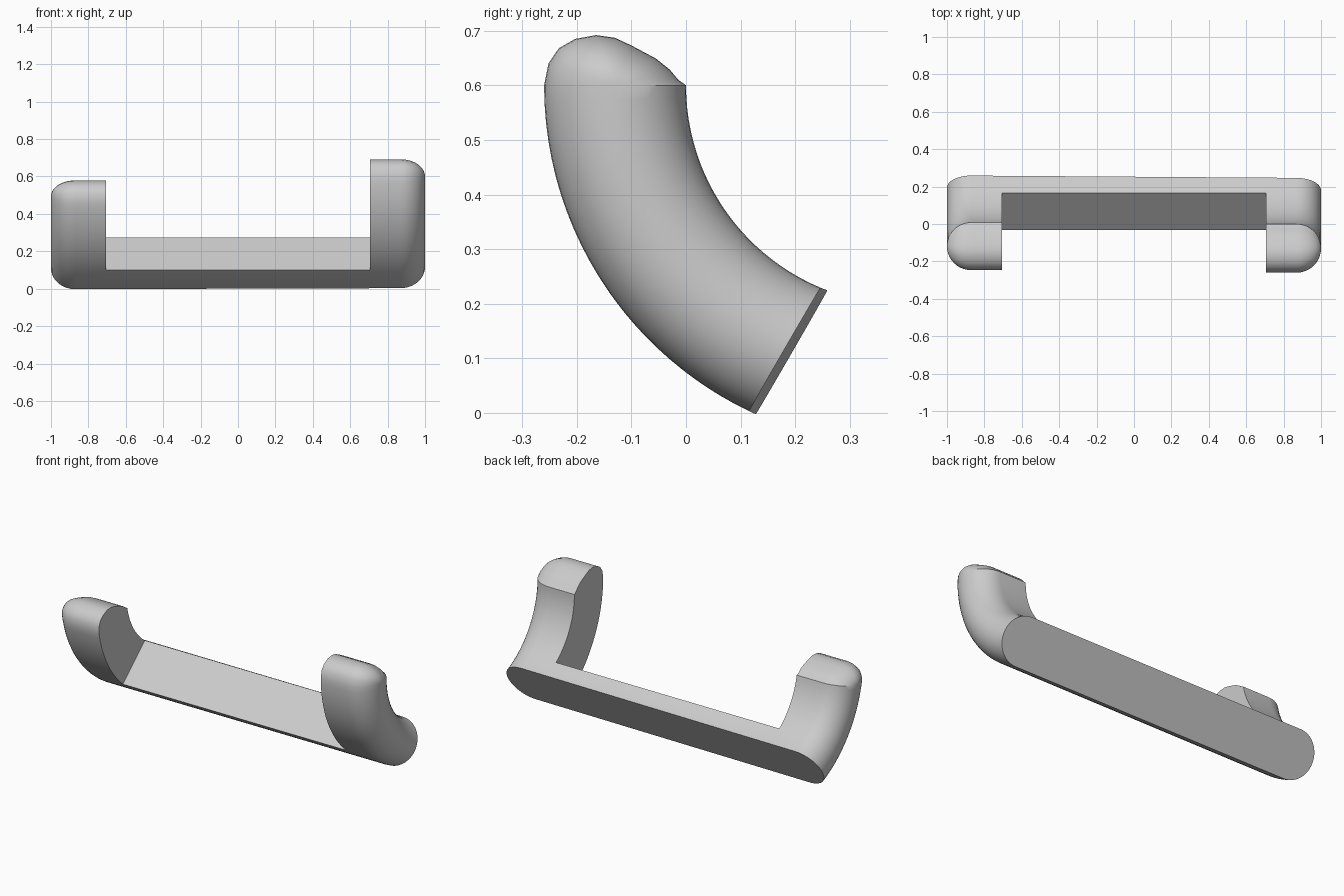
import bpy, bmesh, math
from mathutils import Vector

cube = bpy.data.objects.get("Cube")
if cube:
    bpy.data.objects.remove(cube)

grey = bpy.data.materials.new("plain grey")
grey.use_nodes = True
grey.diffuse_color = (0.6, 0.6, 0.6, 1)
grey.node_tree.nodes["Principled BSDF"].inputs["Base Color"].default_value = grey.diffuse_color

# Curved band seen from the side: arc centre (y, z), mid radius, half thickness
CY, CZ, MID, HALF = 0.402, 0.60, 0.532, 0.13
SWEEP, STEPS = math.radians(82), 28
# Rounded, slanted tip, relative to the middle of the band's end
TIP = [(-.122, .04), (-.103, .068), (-.073, .085), (-.035, .092), (0, .087),
       (.03, .073), (.075, .049), (.1, .029), (.116, .01)]
BACK = (Vector((0, 0.124, 0.004)), Vector((0.0075, 0.866, -0.5)))
FLOOR = (Vector((0, -0.03, 0.10)), Vector((0, -0.667, 0.745)))


def section(x, k, start):
    """Closed side outline at x, thinned towards its mid line by k."""
    def arc(r, a):
        return Vector((x, CY - r * math.cos(a), CZ - r * math.sin(a)))
    angles = [start + (SWEEP - start) * i / STEPS for i in range(STEPS + 1)]
    outer = [arc(MID + HALF * k, a) for a in reversed(angles)]
    inner = [arc(MID - HALF * k, a) for a in angles]
    c, s = math.cos(start), math.sin(start)
    tip = []
    for dy, dz in TIP:
        y, z = dy * k - MID, dz * k
        tip.append(Vector((x, CY + y * c - z * s, CZ + y * s + z * c)))
    return outer + tip + inner


def trim(bm, plane):
    """Cut away everything in front of the plane and close the cut."""
    geom = bm.verts[:] + bm.edges[:] + bm.faces[:]
    bmesh.ops.bisect_plane(bm, geom=geom, plane_co=plane[0], plane_no=plane[1],
                           clear_outer=True)
    rim = [v for v in bm.verts
           if abs((v.co - plane[0]).dot(plane[1])) < 1e-4]
    n = plane[1].normalized()
    u = n.cross(Vector((1, 0, 0))).normalized()
    w = n.cross(u)
    mid = sum((v.co for v in rim), Vector()) / len(rim)
    rim.sort(key=lambda v: math.atan2((v.co - mid).dot(u), (v.co - mid).dot(w)))
    bm.faces.new(rim)


def loft(name, stations, start, cuts, cap):
    bm = bmesh.new()
    rings = [[bm.verts.new(p) for p in section(x, k, start)] for x, k in stations]
    n = len(rings[0])
    for a, b in zip(rings, rings[1:]):
        for i in range(n):
            j = (i + 1) % n
            bm.faces.new((a[i], a[j], b[j], b[i]))
    if cap:
        bm.faces.new(rings[0])
    bmesh.ops.remove_doubles(bm, verts=bm.verts[:], dist=1e-5)
    for plane in cuts:
        trim(bm, plane)
    bmesh.ops.recalc_face_normals(bm, faces=bm.faces[:])
    mesh = bpy.data.meshes.new(name)
    bm.to_mesh(mesh)
    bm.free()
    mesh.materials.append(grey)
    obj = bpy.data.objects.new(name, mesh)
    bpy.context.collection.objects.link(obj)
    bpy.ops.object.select_all(action='DESELECT')
    obj.select_set(True)
    bpy.context.view_layer.objects.active = obj
    bpy.ops.object.shade_smooth_by_angle(angle=math.radians(35))


# Hooks: flat inner side, fully rounded outer side; the right one is shorter
ROUND = 10
for name, side, start in (("left_hook", 1, 0), ("right_hook", -1, math.radians(11.5))):
    stations = [(side * 0.705, 1)]
    for i in range(ROUND + 1):
        a = math.pi / 2 * i / ROUND
        stations.append((side * (0.87 + 0.13 * math.sin(a)), math.cos(a)))
    loft(name, stations, start, [BACK], True)

# Bar joining the hooks, with a sloping flat floor
loft("bar", [(-0.705, 1), (0.705, 1)], 0, [FLOOR, BACK], False)
